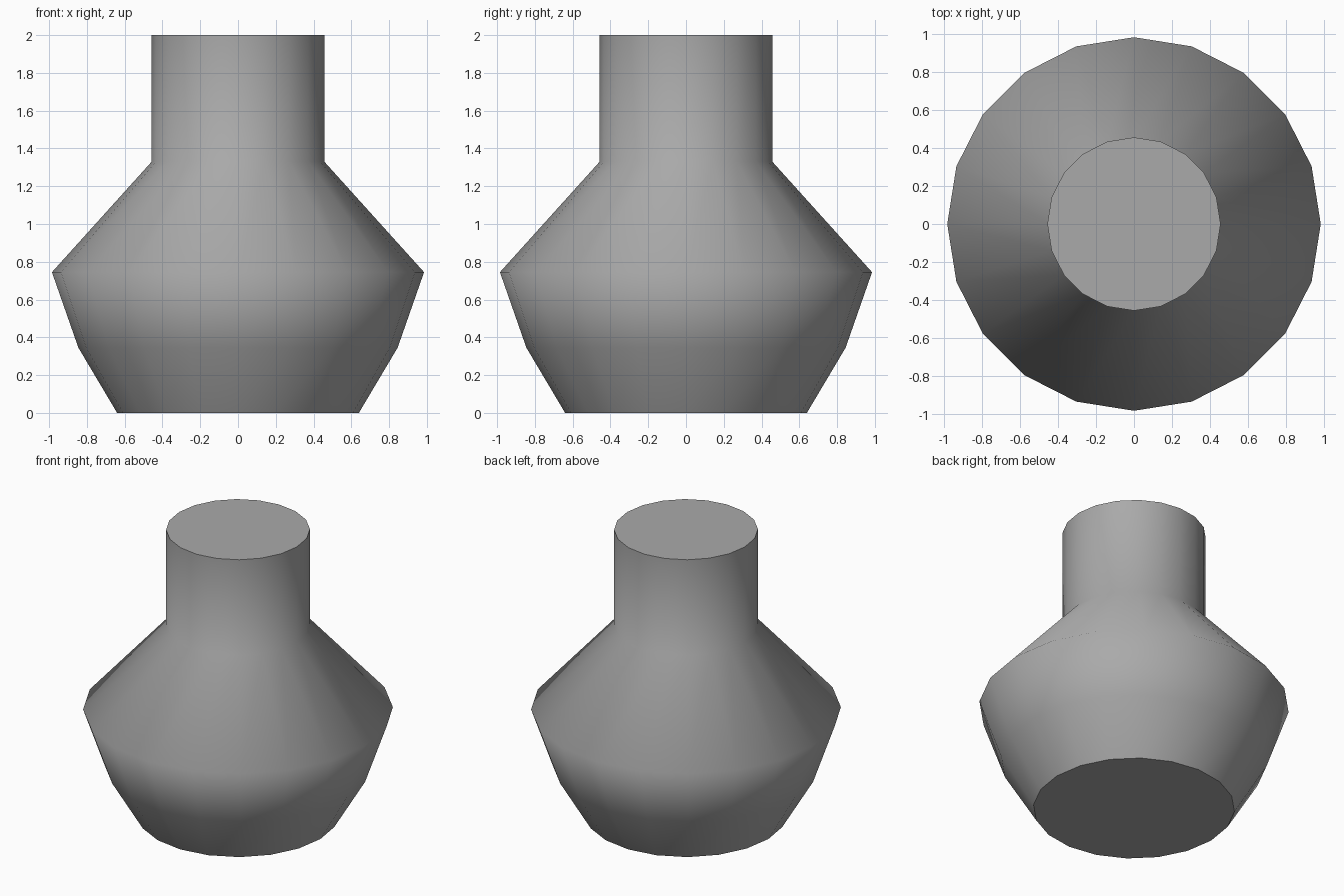
import bpy
import bmesh
from math import cos, sin, tau

cube = bpy.data.objects.get("Cube")
if cube:
    bpy.data.objects.remove(cube, do_unlink=True)

SIDES = 20
# Radius and height of each ring, from base to rim
PROFILE = [(0.64, 0), (0.845, 0.345), (0.985, 0.745), (0.457, 1.33), (0.457, 2)]

# Plain grey
grey = bpy.data.materials.new("grey")
grey.use_nodes = True
colour = (0.4, 0.4, 0.4, 1)
grey.diffuse_color = colour
grey.node_tree.nodes["Principled BSDF"].inputs["Base Color"].default_value = colour

# Smooth turned wall
bm = bmesh.new()
rings = [[bm.verts.new((r * cos(tau * i / SIDES), r * sin(tau * i / SIDES), z))
          for i in range(SIDES)] for r, z in PROFILE]
for low, high in zip(rings, rings[1:]):
    for i in range(SIDES):
        j = (i + 1) % SIDES
        bm.faces.new((low[i], low[j], high[j], high[i])).smooth = True

# Flat base and top, with sharp rims
for cap in (bm.faces.new(rings[0][::-1]), bm.faces.new(rings[-1])):
    cap.smooth = False
    for edge in cap.edges:
        edge.smooth = False

mesh = bpy.data.meshes.new("flask_body")
bm.to_mesh(mesh)
bm.free()
mesh.materials.append(grey)
body = bpy.data.objects.new("flask_body", mesh)
bpy.context.collection.objects.link(body)
